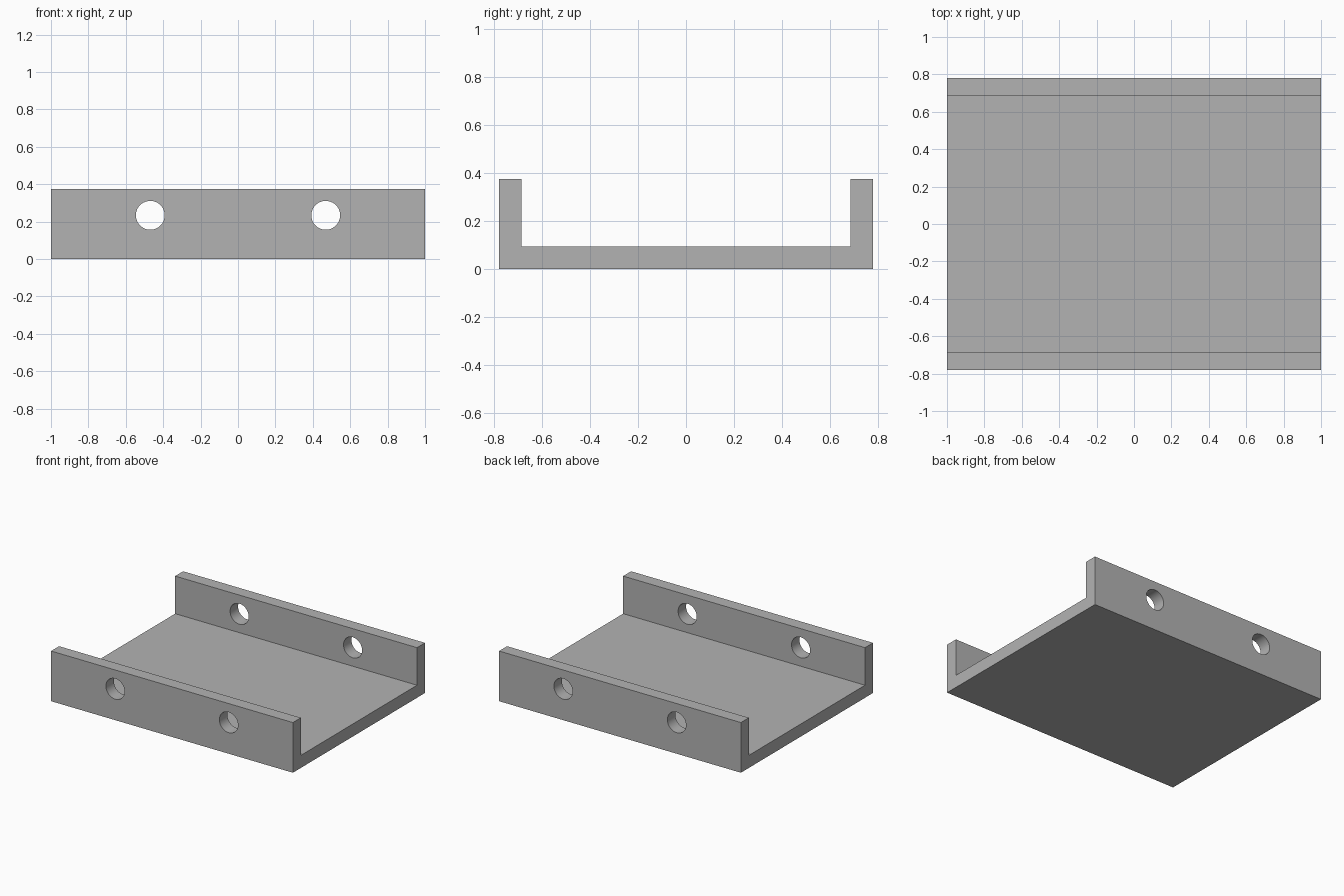
import bpy, bmesh, math

cube = bpy.data.objects.get("Cube")
if cube:
    bpy.data.objects.remove(cube, do_unlink=True)

HALF_LENGTH, HALF_WIDTH, HEIGHT = 1.0, 0.78, 0.375
THICK = 0.094
HOLE_X, HOLE_Z, HOLE_R = 0.469, 0.234, 0.077

grey = bpy.data.materials.new("plain grey")
grey.use_nodes = True
colour = (0.45, 0.45, 0.45, 1)
grey.diffuse_color = colour
grey.node_tree.nodes["Principled BSDF"].inputs["Base Color"].default_value = colour

# U-shaped channel: side profile extruded along x
inner = HALF_WIDTH - THICK
half_profile = [(HALF_WIDTH, 0), (HALF_WIDTH, HEIGHT), (inner, HEIGHT), (inner, THICK)]
profile = half_profile + [(-y, z) for y, z in reversed(half_profile)]
bm = bmesh.new()
face = bm.faces.new([bm.verts.new((-HALF_LENGTH, y, z)) for y, z in profile])
extruded = bmesh.ops.extrude_face_region(bm, geom=[face])["geom"]
bmesh.ops.translate(bm, vec=(2 * HALF_LENGTH, 0, 0),
                    verts=[v for v in extruded if isinstance(v, bmesh.types.BMVert)])
bmesh.ops.recalc_face_normals(bm, faces=bm.faces)
mesh = bpy.data.meshes.new("channel_bracket")
bm.to_mesh(mesh)
bm.free()
mesh.materials.append(grey)
bracket = bpy.data.objects.new("channel_bracket", mesh)
bpy.context.collection.objects.link(bracket)

# Bolt holes: each cutter passes through both side walls
cutters = []
for side, name in ((-1, "right"), (1, "left")):
    bpy.ops.mesh.primitive_cylinder_add(
        vertices=48, radius=HOLE_R, depth=2, location=(side * HOLE_X, 0, HOLE_Z),
        rotation=(math.pi / 2, 0, 0))
    cutter = bpy.context.object
    cutter.name = name + "_hole_cutter"
    cutter.data.materials.append(grey)
    cutter.hide_render = True
    cutters.append(cutter)
    cut = bracket.modifiers.new(name + "_holes", "BOOLEAN")
    cut.operation = "DIFFERENCE"
    cut.solver = "EXACT"
    cut.object = cutter

# Apply the cuts, remove the cutters and smooth the hole walls
bpy.ops.object.select_all(action="DESELECT")
bracket.select_set(True)
bpy.context.view_layer.objects.active = bracket
for name in [m.name for m in bracket.modifiers]:
    bpy.ops.object.modifier_apply(modifier=name)
for cutter in cutters:
    bpy.data.objects.remove(cutter, do_unlink=True)
bpy.ops.object.shade_smooth_by_angle(angle=math.radians(30))
